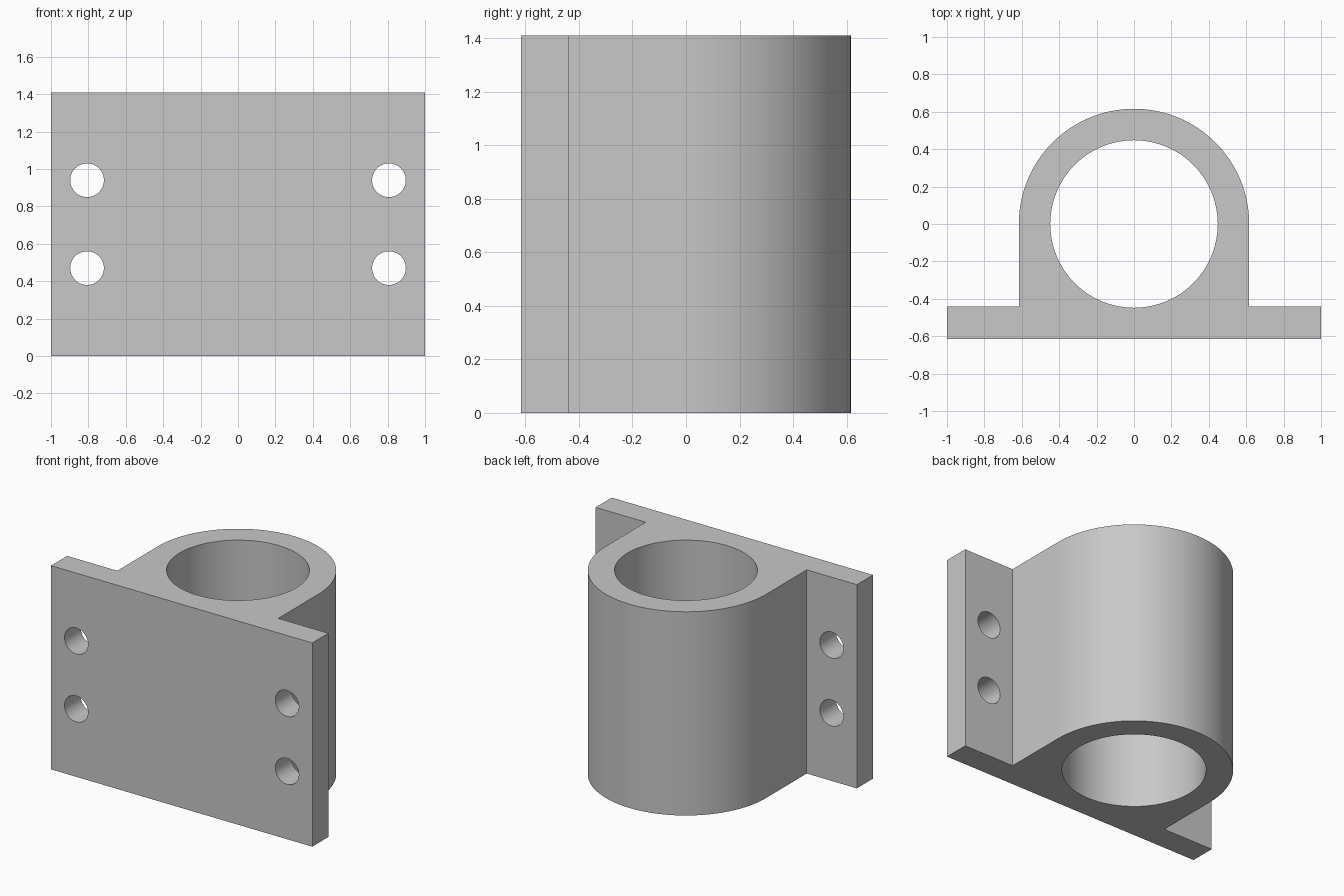
import bpy
import bmesh
from math import pi, cos, sin, radians

# Remove the default cube
cube = bpy.data.objects.get("Cube")
if cube:
    bpy.data.objects.remove(cube, do_unlink=True)

HEIGHT = 1.41
OUTER = 0.616
BORE = 0.448
FLANGE_TOP = -0.44
SEGMENTS = 64

# Plain grey metal
grey = bpy.data.materials.new("light grey")
grey.use_nodes = True
colour = (0.58, 0.58, 0.58, 1)
grey.diffuse_color = colour
grey.node_tree.nodes["Principled BSDF"].inputs["Base Color"].default_value = colour


def extruded(name, outline, height):
    """Extrude a closed xy outline upwards from z = 0."""
    bm = bmesh.new()
    face = bm.faces.new([bm.verts.new((x, y, 0)) for x, y in outline])
    ext = bmesh.ops.extrude_face_region(bm, geom=[face])
    top = [v for v in ext["geom"] if isinstance(v, bmesh.types.BMVert)]
    bmesh.ops.translate(bm, verts=top, vec=(0, 0, height))
    bmesh.ops.recalc_face_normals(bm, faces=bm.faces)
    mesh = bpy.data.meshes.new(name)
    bm.to_mesh(mesh)
    bm.free()
    obj = bpy.data.objects.new(name, mesh)
    bpy.context.collection.objects.link(obj)
    mesh.materials.append(grey)
    return obj


def drill(target, radius, depth, location, rotation=(0, 0, 0)):
    """Cut a round hole through the target."""
    bpy.ops.mesh.primitive_cylinder_add(vertices=SEGMENTS, radius=radius, depth=depth,
                                        location=location, rotation=rotation)
    cutter = bpy.context.object
    cutter.name = "hole_cutter"
    cutter.hide_render = True
    cutter.data.materials.append(grey)
    mod = target.modifiers.new("hole", "BOOLEAN")
    mod.operation = "DIFFERENCE"
    mod.solver = "EXACT"
    mod.object = cutter
    bpy.context.view_layer.objects.active = target
    bpy.ops.object.modifier_apply(modifier=mod.name)
    bpy.data.objects.remove(cutter, do_unlink=True)


# Bracket outline: flange, straight cheeks and rounded back
arch = [(OUTER * cos(pi * i / SEGMENTS), OUTER * sin(pi * i / SEGMENTS))
        for i in range(SEGMENTS + 1)]
outline = ([(-1, FLANGE_TOP), (-1, -OUTER), (1, -OUTER), (1, FLANGE_TOP),
            (OUTER, FLANGE_TOP)] + arch + [(-OUTER, FLANGE_TOP)])
bracket = extruded("mounting_bracket", outline, HEIGHT)

# Main vertical bore
drill(bracket, BORE, 2 * HEIGHT, (0, 0, HEIGHT / 2))

# Four bolt holes through the flange wings
for x in (-0.807, 0.807):
    for z in (HEIGHT / 3, HEIGHT * 2 / 3):
        drill(bracket, 0.09, 0.5, (x, -0.53, z), (pi / 2, 0, 0))

# Smooth curved walls, sharp edges
bpy.ops.object.select_all(action="DESELECT")
bracket.select_set(True)
bpy.context.view_layer.objects.active = bracket
bpy.ops.object.shade_smooth_by_angle(angle=radians(30))
